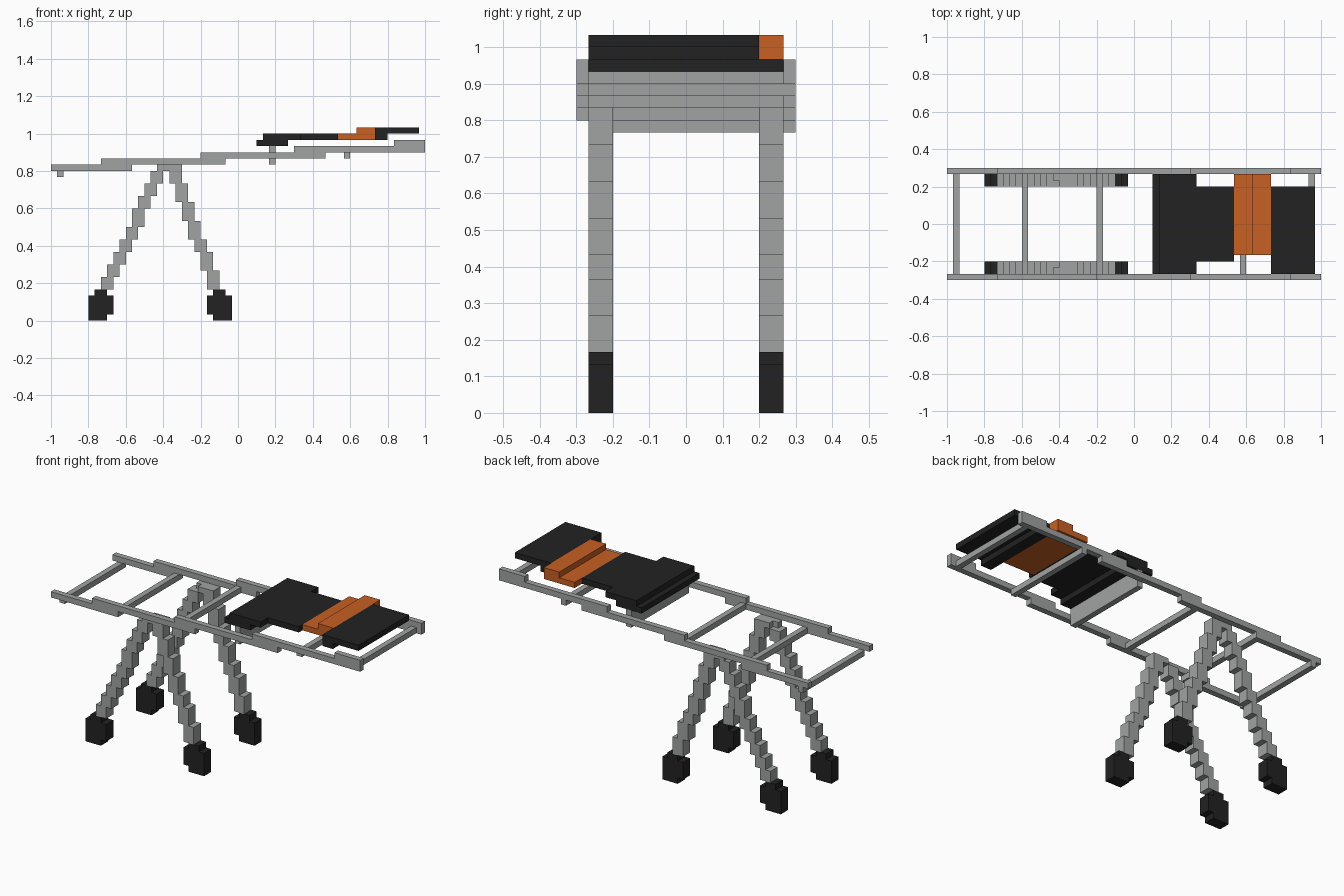
import bpy
import bmesh
from mathutils import Vector

if "Cube" in bpy.data.objects:
    bpy.data.objects.remove(bpy.data.objects["Cube"])

U = 1 / 30  # block size: everything is laid out on a block grid


def material(name, rgb):
    m = bpy.data.materials.new(name)
    m.diffuse_color = (*rgb, 1)
    m.use_nodes = True
    m.node_tree.nodes["Principled BSDF"].inputs["Base Color"].default_value = m.diffuse_color
    return m


GREY = material("grey metal", (0.35, 0.37, 0.365))
BLACK = material("black rubber", (0.016, 0.016, 0.016))
ORANGE = material("orange strap", (0.58, 0.115, 0.017))


def part(name, mat, boxes):
    """One object from boxes given as (x0, x1, y0, y1, z0, z1) in blocks."""
    bm = bmesh.new()
    for x0, x1, y0, y1, z0, z1 in boxes:
        cube = bmesh.ops.create_cube(bm, size=1)["verts"]
        mid = Vector((x0 + x1, y0 + y1, z0 + z1)) / 2
        size = Vector((x1 - x0, y1 - y0, z1 - z0))
        for v in cube:
            v.co = (v.co * size + mid) * U
    mesh = bpy.data.meshes.new(name)
    bm.to_mesh(mesh)
    bm.free()
    mesh.materials.append(mat)
    obj = bpy.data.objects.new(name, mesh)
    bpy.context.collection.objects.link(obj)


# Stepped side rails: x0, x1, z0
rail_steps = [(-30, -17, 24), (-22, -2, 25), (-6, 14, 26), (9, 30, 27), (25, 30, 28)]
# Leg steps: left edge, z0, z1
back_steps = [(-14, 22, 24), (-15, 20, 22), (-16, 18, 20), (-17, 15, 18), (-18, 13, 15),
              (-19, 11, 13), (-20, 9, 11), (-21, 7, 9), (-22, 5, 7)]
front_steps = [(-11, 22, 25), (-10, 19, 22), (-9, 16, 19), (-8, 13, 16),
               (-7, 11, 13), (-6, 8, 11), (-5, 5, 8)]

for side, s in (("left", 1), ("right", -1)):
    y0, y1 = sorted((6 * s, 8 * s))
    r0, r1 = sorted((8 * s, 9 * s))
    h0, h1 = sorted((7 * s, 8 * s))
    part(side + "_rail", GREY, [(a, b, r0, r1, z, z + 1) for a, b, z in rail_steps])
    part(side + "_back_leg", GREY,
         [(x, x + 2, y0, y1, a, b) for x, a, b in back_steps]
         + [(-12, -11, y0, y1, 24, 25), (-13, -12, h0, h1, 24, 25)])
    part(side + "_front_leg", GREY, [(x, x + 2, y0, y1, a, b) for x, a, b in front_steps])
    # Rounded rubber feet
    part(side + "_back_foot", BLACK, [(-24, -21, y0, y1, 0, 1), (-24, -20, y0, y1, 1, 4),
                                      (-23, -21, y0, y1, 4, 5)])
    part(side + "_front_foot", BLACK, [(-4, -1, y0, y1, 0, 1), (-5, -1, y0, y1, 1, 4),
                                       (-4, -2, y0, y1, 4, 5)])

# Cross rungs: x, y end, z0, z1
rungs = [(-29, 9, 23, 24), (-18, 8, 24, 25), (-6, 8, 25, 26),
         (5, 8, 25, 28), (17, 9, 26, 27), (28, 8, 27, 28)]
for i, (x, y, a, b) in enumerate(rungs):
    part(f"rung_{i + 1}", GREY, [(x, x + 1, -8, y, a, b)])

# Pad lying on the upper end, with its orange strap
part("lower_pad", BLACK, [(3, 8, -8, 8, 28, 29), (4, 10, -8, 8, 29, 30), (10, 16, -6, 6, 29, 30)])
part("strap", ORANGE, [(16, 22, -5, 8, 29, 30), (19, 22, -5, 8, 30, 31)])
part("upper_pad", BLACK, [(22, 24, -8, 6, 29, 30), (22, 29, -8, 6, 30, 31)])
